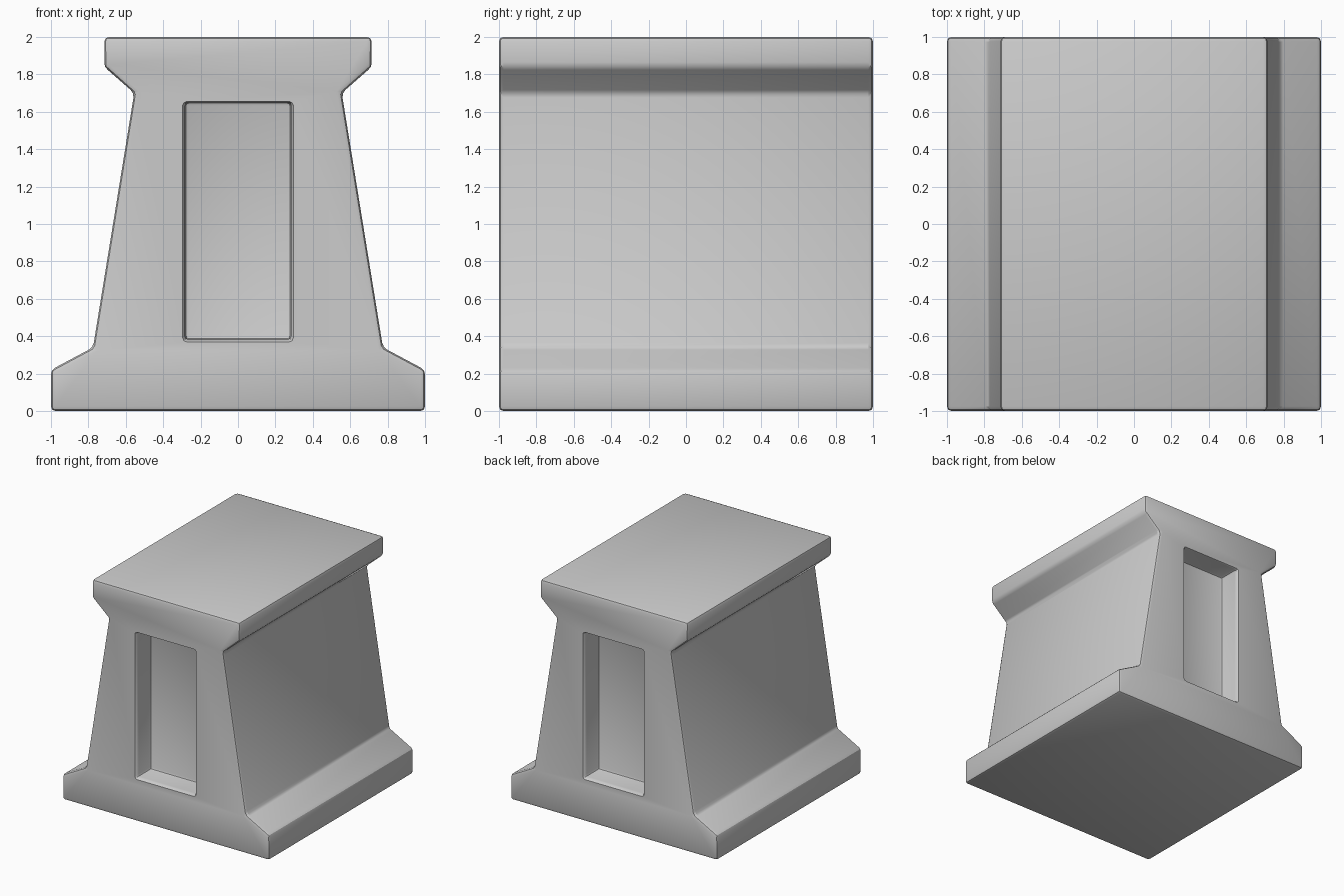
import bpy

if "Cube" in bpy.data.objects:
    bpy.data.objects.remove(bpy.data.objects["Cube"])


def loft(name, rings):
    """Closed solid through rings of equal point count."""
    n = len(rings[0])
    verts = [p for r in rings for p in r]
    faces = [list(range(n)), list(range(len(verts) - n, len(verts)))[::-1]]
    for k in range(len(rings) - 1):
        a, b = k * n, (k + 1) * n
        faces += [(a + i, b + i, b + (i + 1) % n, a + (i + 1) % n) for i in range(n)]
    mesh = bpy.data.meshes.new(name)
    mesh.from_pydata(verts, [], faces)
    mesh.update()
    ob = bpy.data.objects.new(name, mesh)
    bpy.context.collection.objects.link(ob)
    # consistent outward normals
    import bmesh
    bm = bmesh.new()
    bm.from_mesh(mesh)
    bmesh.ops.recalc_face_normals(bm, faces=bm.faces)
    bm.to_mesh(mesh)
    bm.free()
    return ob


def bevel(ob, width):
    m = ob.modifiers.new("soft_edges", 'BEVEL')
    m.width, m.segments = width, 2
    m.limit_method = 'ANGLE'
    m.angle_limit = 0.4


def apply_all(ob):
    bpy.ops.object.select_all(action='DESELECT')
    ob.select_set(True)
    bpy.context.view_layer.objects.active = ob
    for m in list(ob.modifiers):
        bpy.ops.object.modifier_apply(modifier=m.name)


# Pedestal body: mirrored profile swept front to back
half = [(1, 0), (1, 0.22), (0.775, 0.34), (0.555, 1.70), (0.715, 1.84), (0.715, 2)]
profile = half + [(-x, z) for x, z in reversed(half)]
body = loft("pedestal_body", [[(x, y, z) for x, z in profile] for y in (-1, 1)])
bevel(body, 0.025)

# Recessed panels in front and back, with a slightly flared mouth
cutters = []
for side in (-1, 1):
    rings = []
    for y, grow in ((1.03, 0.04), (0.985, 0.0), (0.80, 0.0)):
        x, lo, hi = 0.283 + grow, 0.382 - grow, 1.652 + grow * 0.2
        rings.append([(-x, side * y, lo), (x, side * y, lo),
                      (x, side * y, hi), (-x, side * y, hi)])
    cutter = loft("panel_cutter", rings)
    cutter.hide_render = True
    bevel(cutter, 0.02)
    apply_all(cutter)
    cutters.append(cutter)
    m = body.modifiers.new("panel", 'BOOLEAN')
    m.operation, m.solver, m.object = 'DIFFERENCE', 'EXACT', cutter

apply_all(body)
bpy.ops.object.shade_smooth_by_angle(angle=0.5)
for c in cutters:
    bpy.data.objects.remove(c)
